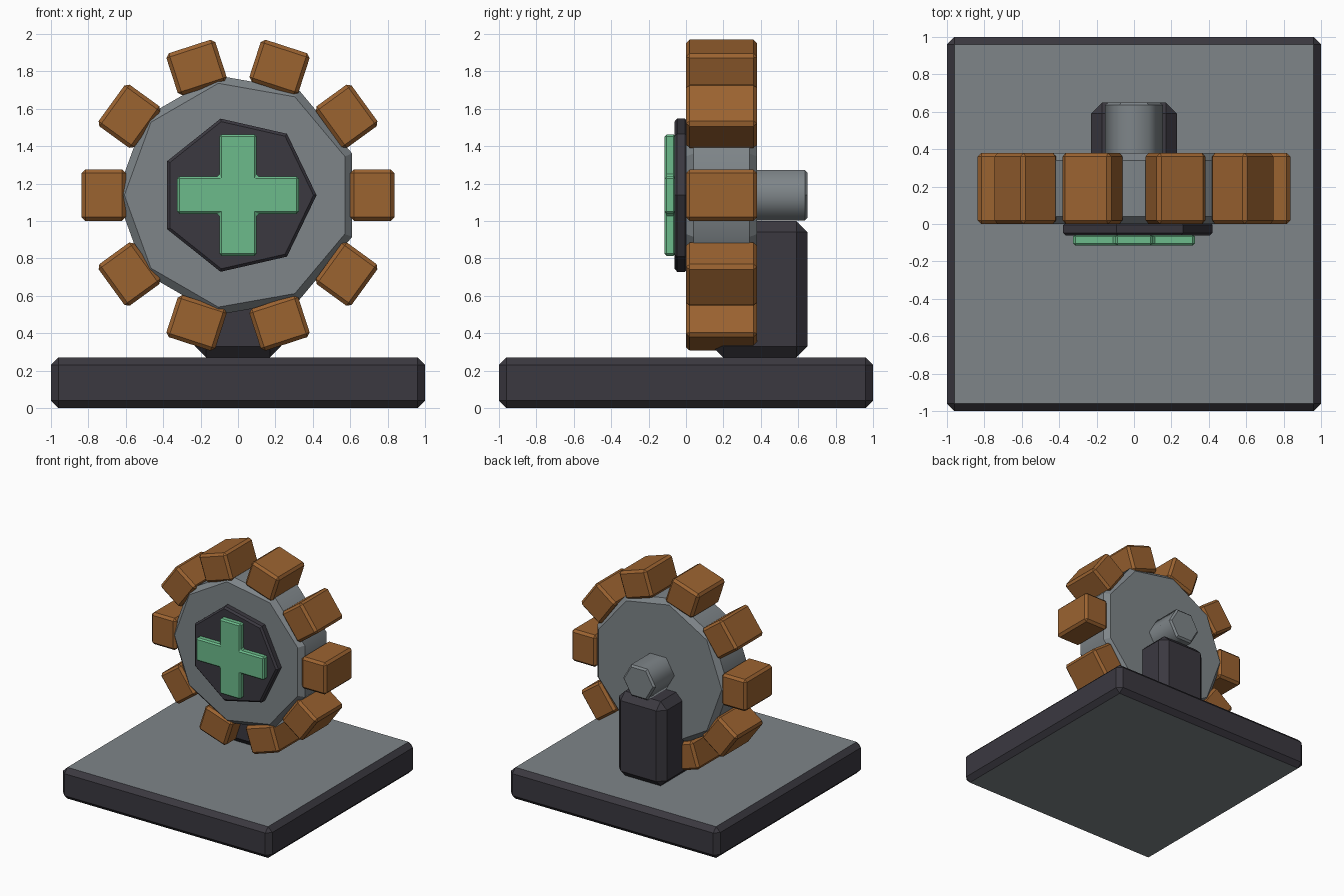
import bpy, bmesh, math
from mathutils import Matrix

if "Cube" in bpy.data.objects:
    bpy.data.objects.remove(bpy.data.objects["Cube"])


def material(name, rgb):
    m = bpy.data.materials.new(name)
    m.diffuse_color = (*rgb, 1)
    m.use_nodes = True
    m.node_tree.nodes["Principled BSDF"].inputs["Base Color"].default_value = m.diffuse_color
    return m


GREY = material("steel grey", (0.21, 0.235, 0.25))
DARK = material("charcoal", (0.043, 0.040, 0.051))
ORANGE = material("rust orange", (0.33, 0.125, 0.03))
GREEN = material("mint green", (0.15, 0.50, 0.26))

CZ = 1.138  # height of the wheel axis


def finish(name, bm, mats, bevel=0):
    bmesh.ops.recalc_face_normals(bm, faces=bm.faces)
    me = bpy.data.meshes.new(name)
    bm.to_mesh(me)
    bm.free()
    for m in mats:
        me.materials.append(m)
    ob = bpy.data.objects.new(name, me)
    bpy.context.collection.objects.link(ob)
    if bevel:
        mod = ob.modifiers.new("bevel", 'BEVEL')
        mod.width = bevel
        mod.segments = 1
        mod.limit_method = 'ANGLE'
        mod.material = 0
    return ob


def box(name, lo, hi, mats, bevel, top_bottom=0):
    bm = bmesh.new()
    size = [b - a for a, b in zip(lo, hi)]
    mid = [(a + b) / 2 for a, b in zip(lo, hi)]
    bmesh.ops.create_cube(bm, size=1, matrix=Matrix.Translation(mid) @ Matrix.Diagonal((*size, 1)))
    bm.normal_update()
    for f in bm.faces:
        if abs(f.normal.z) > 0.9:
            f.material_index = top_bottom
    return finish(name, bm, mats, bevel)


def chamfered_prism(name, sides, start, r, y0, y1, b, mat, smooth):
    """Regular prism along y with chamfered rims."""
    bm = bmesh.new()
    inner = r - b / math.cos(math.pi / sides)
    rings = []
    for y, rad in ((y0, inner), (y0 + b, r), (y1 - b, r), (y1, inner)):
        angles = [start + math.tau * i / sides for i in range(sides)]
        rings.append([bm.verts.new((rad * math.cos(a), y, CZ + rad * math.sin(a))) for a in angles])
    for k in range(3):
        for i in range(sides):
            j = (i + 1) % sides
            f = bm.faces.new((rings[k][i], rings[k][j], rings[k + 1][j], rings[k + 1][i]))
            f.smooth = smooth and k == 1
    bm.faces.new(rings[0])
    bm.faces.new(rings[3])
    return finish(name, bm, [mat])


# Base slab with grey top and underside, and the support post
box("base", (-1, -1, 0), (1, 1, 0.27), [DARK, GREY], 0.04, top_bottom=1)
box("support_post", (-0.23, 0.14, 0.27), (0.23, 0.65, 1.0), [DARK], 0.06)

# Wheel, front plate and axle
chamfered_prism("wheel", 9, math.pi, 0.65, 0, 0.38, 0.04, GREY, True)
chamfered_prism("front_plate", 7, 0, 0.42, -0.062, 0.01, 0.015, DARK, False)
chamfered_prism("axle", 6, 0, 0.155, 0.30, 0.65, 0.015, GREY, True)

# Ten blocks around the rim
for i in range(10):
    block = box(f"rim_block_{i + 1}", (0.60, 0, -0.1375), (0.836, 0.38, 0.1375), [ORANGE], 0.02)
    block.location.z = CZ
    block.rotation_euler.y = -math.tau * i / 10

# Plus sign on the front plate
bm = bmesh.new()
w, a = 0.1, 0.325
corner = [(a, -w), (a, w), (w, w)]
outline = []
for k in range(4):
    c, s = round(math.cos(k * math.pi / 2)), round(math.sin(k * math.pi / 2))
    outline += [(x * c - z * s, x * s + z * c) for x, z in corner]
face = bm.faces.new([bm.verts.new((x, -0.115, CZ + z)) for x, z in outline])
ext = bmesh.ops.extrude_face_region(bm, geom=[face], use_keep_orig=True)
bmesh.ops.translate(bm, vec=(0, 0.06, 0),
                    verts=[v for v in ext["geom"] if isinstance(v, bmesh.types.BMVert)])
finish("plus_sign", bm, [GREEN], 0.012)
